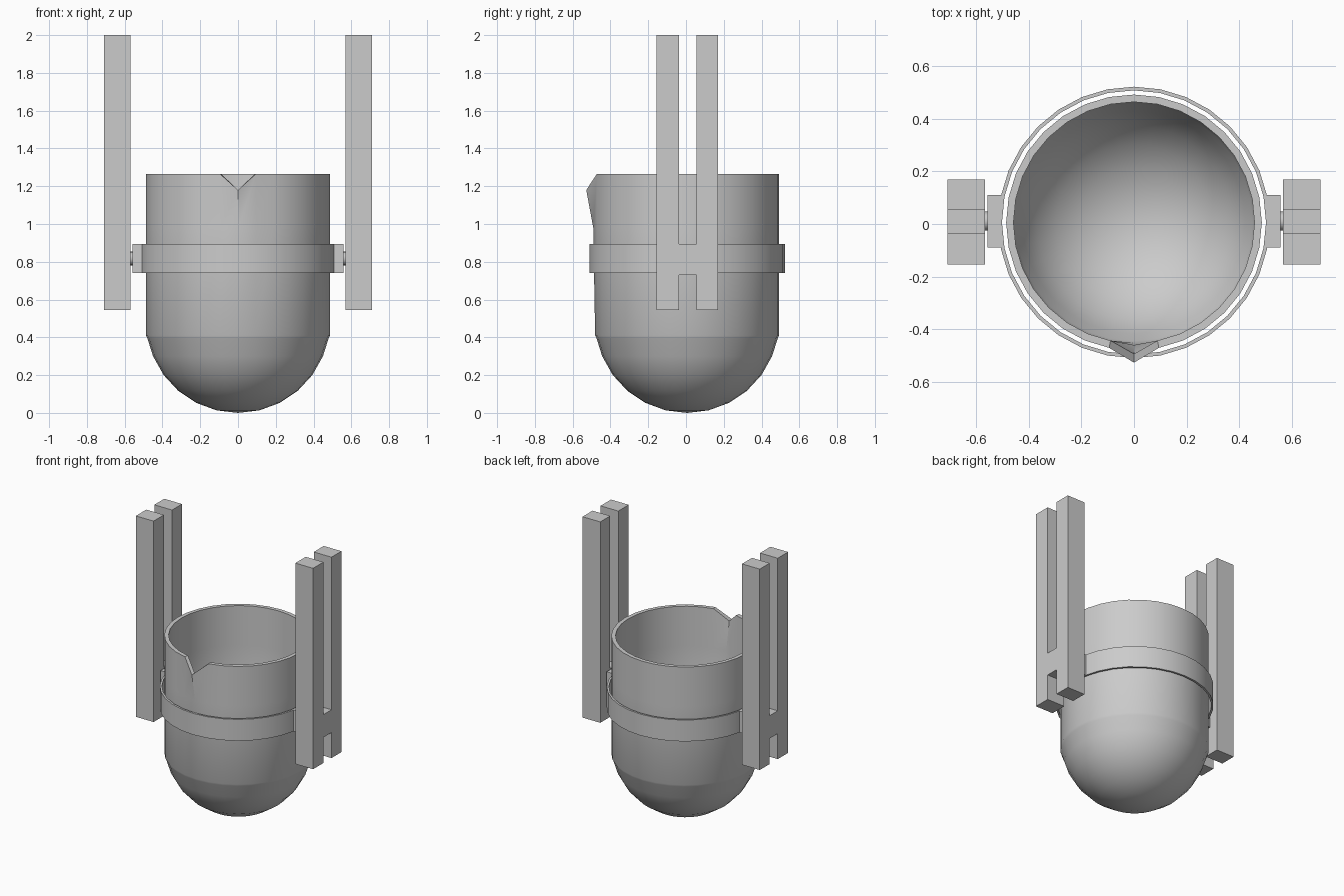
import bpy, bmesh, math
from mathutils import Matrix

if "Cube" in bpy.data.objects:
    bpy.data.objects.remove(bpy.data.objects["Cube"])

N = 32      # sides of all round parts
CY = 0.006  # centre of the round parts along y


def finish(name, bm, smooth=False):
    bmesh.ops.recalc_face_normals(bm, faces=bm.faces[:])
    me = bpy.data.meshes.new(name)
    bm.to_mesh(me)
    bm.free()
    ob = bpy.data.objects.new(name, me)
    bpy.context.collection.objects.link(ob)
    if smooth:
        bpy.ops.object.select_all(action='DESELECT')
        ob.select_set(True)
        bpy.context.view_layer.objects.active = ob
        bpy.ops.object.shade_smooth_by_angle(angle=math.radians(30))
    return ob


def lathe(bm, profile, closed=False):
    """Revolve (r, z) points; the first vertex of each ring faces the front."""
    rings = []
    for r, z in profile:
        count = 1 if r == 0 else N
        rings.append([bm.verts.new((r * math.sin(2 * math.pi * i / N),
                                    CY - r * math.cos(2 * math.pi * i / N), z))
                      for i in range(count)])
    pairs = list(zip(rings, rings[1:]))
    if closed:
        pairs.append((rings[-1], rings[0]))
    for a, b in pairs:
        for i in range(N):
            j = (i + 1) % N
            quad = [a[i % len(a)], a[j % len(a)], b[j % len(b)], b[i % len(b)]]
            bm.faces.new(list(dict.fromkeys(quad)))
    return rings


# Crucible: round-bottomed cup with wall thickness
R, T, TOP = 0.487, 0.028, 1.265


def bowl(r):
    pts = [(0, R - r)]
    for k in range(1, 7):
        a = math.radians(15 * k - 3 * k / 2)
        pts.append((r * math.sin(a), R - r * math.cos(a)))
    return pts[:-1] + [(r * 0.985, 0.395), (r, 0.41), (r, 0.98), (r, TOP)]


bm = bmesh.new()
outer, inner = bowl(R), bowl(R - T)
rings = lathe(bm, outer + inner[::-1])
n = len(outer)
# pouring spout: pull the front rim vertices down and outwards
for ring, y in ((rings[n - 1], -0.528), (rings[n], -0.495)):
    ring[0].co = (0, y, 1.18)
rings[n - 2][0].co.y -= 0.01
rings[n + 1][0].co.y -= 0.008
finish("crucible", bm, True)

# Carrying ring around the crucible
bm = bmesh.new()
lathe(bm, [(0.503, 0.74), (0.517, 0.74), (0.517, 0.895), (0.503, 0.895)], True)
finish("carrying_ring", bm, True)

for side, s in (("right", 1), ("left", -1)):
    # Lug on the ring
    bm = bmesh.new()
    bmesh.ops.create_cube(bm, size=1, matrix=Matrix.Translation((s * 0.531, 0.011, 0.8175))
                          @ Matrix.Diagonal((0.056, 0.2, 0.155, 1)))
    finish(side + "_lug", bm)

    # Pivot pin between lug and hanger
    bm = bmesh.new()
    bmesh.ops.create_cone(bm, cap_ends=True, segments=16, radius1=0.036, radius2=0.036, depth=0.03,
                          matrix=Matrix.Translation((s * 0.563, 0.011, 0.8175))
                          @ Matrix.Rotation(math.pi / 2, 4, 'Y'))
    finish(side + "_pin", bm, True)

    # H-shaped hanger: two bars joined by a short bridge
    bm = bmesh.new()
    y = (-0.155, -0.036, 0.056, 0.17)
    z = (0.545, 0.73, 0.895, 2.0)
    outline = [(y[0], z[0]), (y[1], z[0]), (y[1], z[1]), (y[2], z[1]),
               (y[2], z[0]), (y[3], z[0]), (y[3], z[3]), (y[2], z[3]),
               (y[2], z[2]), (y[1], z[2]), (y[1], z[3]), (y[0], z[3])]
    face = bm.faces.new([bm.verts.new((s * 0.568, a, b)) for a, b in outline])
    ext = bmesh.ops.extrude_face_region(bm, geom=[face], use_keep_orig=True)
    moved = [v for v in ext["geom"] if isinstance(v, bmesh.types.BMVert)]
    bmesh.ops.translate(bm, verts=moved, vec=(s * 0.142, 0, 0))
    finish(side + "_hanger", bm)
